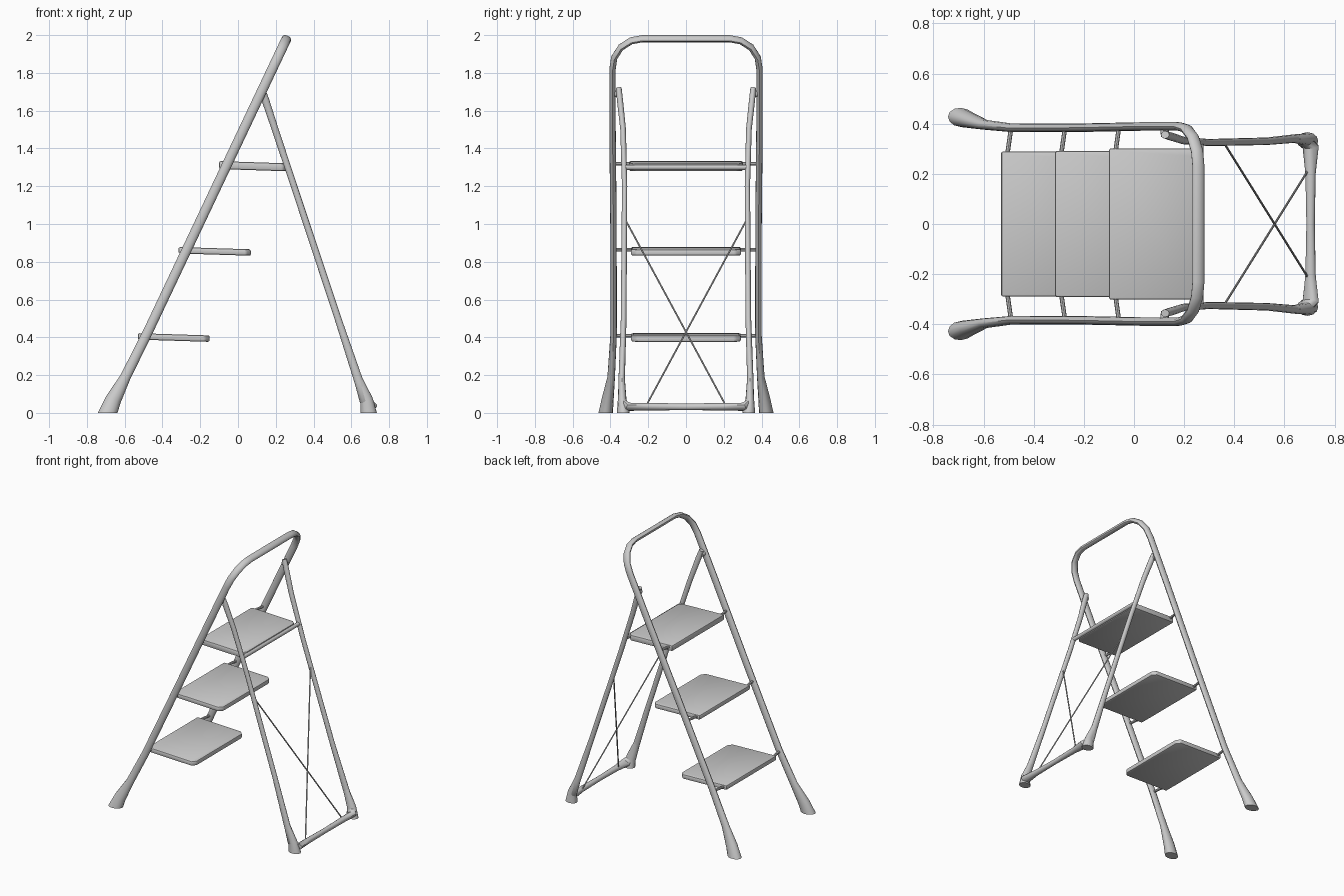
import bpy, bmesh
from math import cos, sin, pi
from mathutils import Vector

if "Cube" in bpy.data.objects:
    bpy.data.objects.remove(bpy.data.objects["Cube"])


def finish(name, bm, angle=40):
    bmesh.ops.recalc_face_normals(bm, faces=bm.faces[:])
    me = bpy.data.meshes.new(name)
    bm.to_mesh(me)
    bm.free()
    ob = bpy.data.objects.new(name, me)
    bpy.context.collection.objects.link(ob)
    bpy.ops.object.select_all(action='DESELECT')
    ob.select_set(True)
    bpy.context.view_layer.objects.active = ob
    bpy.ops.object.shade_smooth_by_angle(angle=angle * pi / 180)
    return ob


def sweep(name, path, normal, sides=12):
    """Oval tube through (x, y, z, half_depth, half_width); ends at z=0 are cut level."""
    bm = bmesh.new()
    n = Vector(normal).normalized()
    pts = [Vector(p[:3]) for p in path]
    rings = []
    for i, p in enumerate(pts):
        t = Vector()
        if i > 0:
            t += (p - pts[i - 1]).normalized()
        if i < len(pts) - 1:
            t += (pts[i + 1] - p).normalized()
        t.normalize()
        side = n.cross(t).normalized()
        a, b = path[i][3:]
        ring = []
        for k in range(sides):
            u = 2 * pi * k / sides
            v = p + n * (a * cos(u)) + side * (b * sin(u))
            if p.z == 0:
                v -= t * (v.z / t.z)
            ring.append(bm.verts.new(v))
        rings.append(ring)
    for r, s in zip(rings, rings[1:]):
        for k in range(sides):
            j = (k + 1) % sides
            bm.faces.new((r[k], r[j], s[j], s[k]))
    bm.faces.new(rings[0])
    bm.faces.new(rings[-1])
    return finish(name, bm)


def mirrored(half):
    """Continue a half path that ends at y=0 to the other side."""
    return half + [(x, -y, z, a, b) for x, y, z, a, b in half[-2::-1]]


def rod(name, p, q, r, sides=8):
    d = Vector(q) - Vector(p)
    n = d.orthogonal()
    return sweep(name, [(*p, r, r), (*q, r, r)], n, sides)


def rail_x(z):
    return -0.68 + 0.473 * z


def back_x(z):
    return 0.695 - 0.332 * z


# Front frame: two rails joined by the handle loop, flared feet at the floor
half = [(-0.69, 0.425, 0, 0.048, 0.038), (-0.66, 0.415, 0.07, 0.042, 0.032),
        (-0.596, 0.396, 0.19, 0.028, 0.02)]
for y, z in [(0.383, 0.42), (0.384, 1.0), (0.389, 1.5), (0.389, 1.82), (0.38, 1.88),
             (0.345, 1.935), (0.29, 1.97), (0.23, 1.981), (0, 1.981)]:
    half.append((rail_x(z), y, z, 0.026, 0.017))
sweep("front_frame", mirrored(half), (0.904, 0, -0.428))

# Back frame: U-shaped tube with a bottom bar
half = [(back_x(z), y, z, a, b) for y, z, a, b in [
    (0.356, 1.72, 0.017, 0.015), (0.35, 1.66, 0.02, 0.016), (0.333, 1.5, 0.018, 0.015),
    (0.325, 1.2, 0.017, 0.014), (0.33, 0.5, 0.018, 0.015), (0.341, 0.16, 0.024, 0.017),
    (0.342, 0.065, 0.03, 0.019), (0.31, 0.032, 0.034, 0.022), (0.2, 0.033, 0.021, 0.02),
    (0, 0.032, 0.017, 0.018)]]
half = [(x + (0.02 if z < 0.05 else 0), y, z, a, b) for x, y, z, a, b in half]
sweep("back_frame", mirrored(half), (0.949, 0, 0.315))

for s, label in ((1, "left"), (-1, "right")):
    # Tapered back feet
    sweep("back_foot_" + label, [(back_x(0.2), s * 0.34, 0.2, 0.02, 0.015),
                                 (0.68, s * 0.338, 0.07, 0.034, 0.023),
                                 (0.692, s * 0.332, 0, 0.043, 0.034)], (0.949, 0, 0.315))
    # Hinge between rail and back leg
    rod("hinge_pin_" + label, (0.125, s * 0.35, 1.69), (0.12, s * 0.39, 1.69), 0.018, 12)
    # Thin diagonal cross brace
    rod("cross_brace_" + label, (back_x(1.03) + 0.005, s * 0.325, 1.03),
        (back_x(0.04) + 0.01, -s * 0.21, 0.04), 0.0045)


def step(name, x0, x1, top, hw, thick):
    """Tread with clipped back corners, dropping slightly towards the back."""
    outline = [(x0, -hw), (x1 - 0.025, -hw), (x1, -hw + 0.03),
               (x1, hw - 0.03), (x1 - 0.025, hw), (x0, hw)]
    bm = bmesh.new()
    f = bm.faces.new([bm.verts.new((x, y, top - 0.012 * (x - x0) / (x1 - x0)))
                      for x, y in outline])
    ext = bmesh.ops.extrude_face_region(bm, geom=[f])
    low = [g for g in ext["geom"] if isinstance(g, bmesh.types.BMVert)]
    bmesh.ops.translate(bm, verts=low, vec=(0, 0, -thick))
    bmesh.ops.bevel(bm, geom=bm.edges[:], offset=0.009, segments=2,
                    profile=0.5, affect='EDGES')
    return finish(name, bm, 30)


# Three treads with their side pins to the rails
for label, x0, x1, top, hw, thick in (("lower", -0.53, -0.15, 0.422, 0.29, 0.034),
                                      ("middle", -0.315, 0.068, 0.878, 0.292, 0.034),
                                      ("upper", -0.1, 0.262, 1.333, 0.302, 0.042)):
    step(label + "_step", x0, x1, top, hw, thick)
    z = top - 0.014
    x = x0 + 0.025
    for s in (1, -1):
        rod(label + "_step_pin", (x, s * 0.28, z), (x + 0.015, s * 0.384, z), 0.009)

# Support bar joining the back legs under the upper step
rod("upper_support_bar", (back_x(1.3), -0.325, 1.3), (back_x(1.3), 0.325, 1.3), 0.014, 12)
